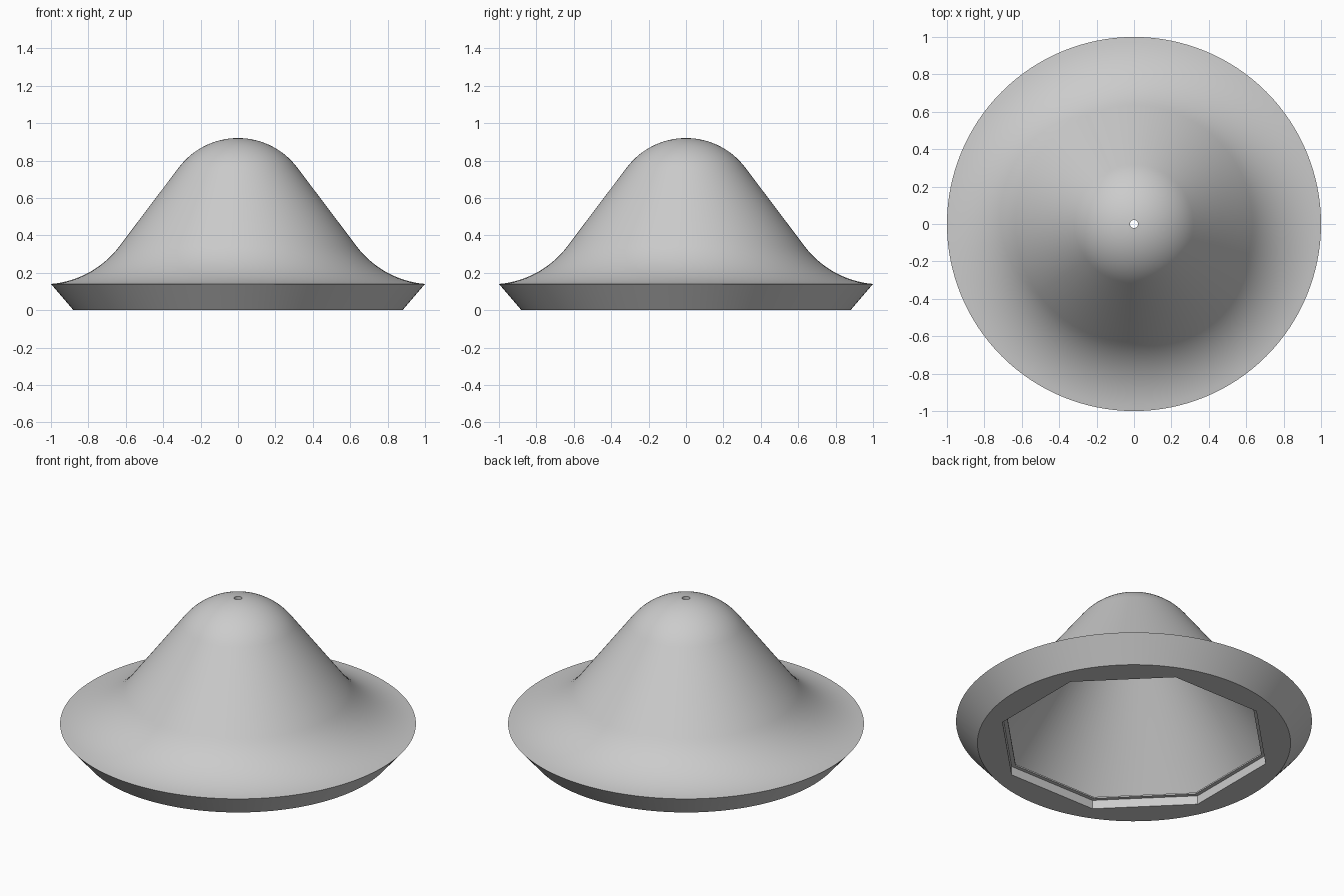
import bpy, bmesh
from math import sin, cos, pi, radians, atan2, asin

if "Cube" in bpy.data.objects:
    bpy.data.objects.remove(bpy.data.objects["Cube"], do_unlink=True)

SEGS = 128
HOLE = 0.022


def arc(cx, cz, radius, a0, a1, steps):
    """Points (radius, height) along a circular arc."""
    return [(cx + radius * cos(a0 + (a1 - a0) * i / steps),
             cz + radius * sin(a0 + (a1 - a0) * i / steps)) for i in range(steps + 1)]


def ring(bm, r, z, octagon):
    """A ring of vertices, circular or octagonal with flats facing the axes."""
    verts = []
    for i in range(SEGS):
        a = 2 * pi * i / SEGS
        k = 1.0
        if octagon:
            off = (a + pi / 8) % (pi / 4) - pi / 8
            k = cos(pi / 8) / cos(off)
        verts.append(bm.verts.new((r * k * cos(a), r * k * sin(a), z)))
    return verts


# Outer skin: rounded crown, straight cone, flared brim
slope = atan2(0.6, 0.8)
crown_z, crown_r, inner_r = 0.523, 0.397, 0.365
crown = arc(0, crown_z, crown_r, pi / 2 - asin(HOLE / crown_r), slope, 14)
flare_r = 0.512
fx, fz = 0.633 + 0.8 * flare_r, 0.343 + 0.6 * flare_r
flare = arc(fx, fz, flare_r, pi + slope, atan2(0.14 - fz, 1 - fx) + 2 * pi, 14)
outer = crown + flare[:-1] + [(1.0, 0.14), (0.88, 0.0)]

# Octagonal recess and ledge in the base
lip_z = 0.063
recess = [(0.775, 0.0), (0.775, 0.054), (0.75, 0.054), (0.75, lip_z)]

# Hollow inside: straight cone and rounded crown
cone_top = (inner_r * cos(slope), crown_z + inner_r * sin(slope))
cone_foot = (cone_top[0] + (cone_top[1] - lip_z) * 0.75, lip_z)
inner = [cone_foot] + arc(0, crown_z, inner_r, slope,
                          pi / 2 - asin(HOLE / inner_r), 12)

# Sweep all rings into one closed shell
bm = bmesh.new()
rings = [ring(bm, r, z, False) for r, z in outer]
rings += [ring(bm, r, z, True) for r, z in recess]
rings += [ring(bm, r, z, False) for r, z in inner]
for a, b in zip(rings, rings[1:] + rings[:1]):
    for i in range(SEGS):
        j = (i + 1) % SEGS
        bm.faces.new((a[i], b[i], b[j], a[j]))
bmesh.ops.recalc_face_normals(bm, faces=bm.faces)
mesh = bpy.data.meshes.new("bell_shell")
bm.to_mesh(mesh)
bm.free()
shell = bpy.data.objects.new("bell_shell", mesh)
bpy.context.collection.objects.link(shell)

# Plain grey material
grey = bpy.data.materials.new("light_grey")
grey.use_nodes = True
colour = (0.6, 0.6, 0.6, 1)
grey.diffuse_color = colour
for node in grey.node_tree.nodes:
    if node.type == 'BSDF_PRINCIPLED':
        node.inputs["Base Color"].default_value = colour
mesh.materials.append(grey)

bpy.ops.object.select_all(action='DESELECT')
shell.select_set(True)
bpy.context.view_layer.objects.active = shell
bpy.ops.object.shade_smooth_by_angle(angle=radians(30))
